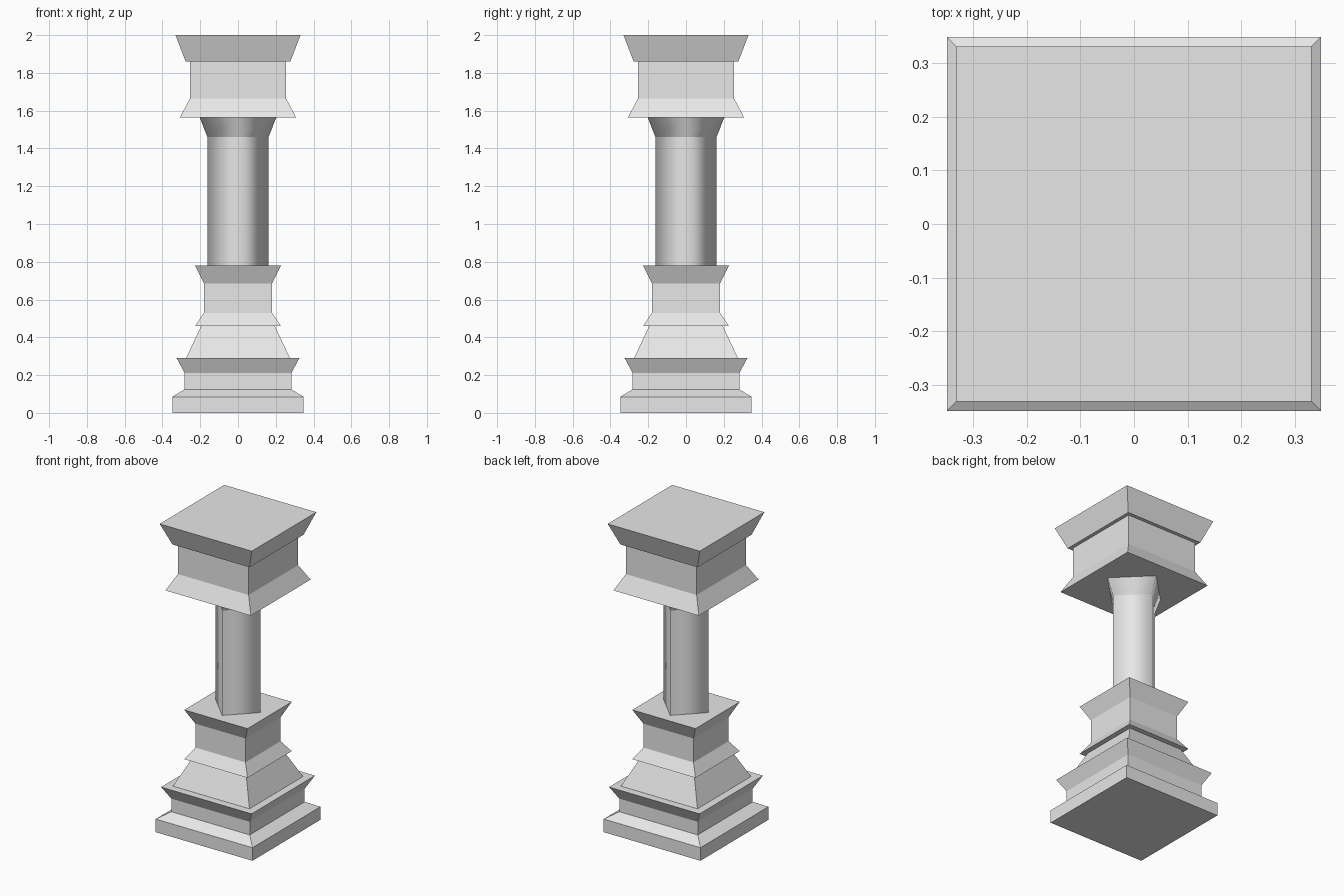
import bpy
import math

cube = bpy.data.objects.get("Cube")
if cube:
    bpy.data.objects.remove(cube, do_unlink=True)

stone = bpy.data.materials.new("pale_grey_stone")
stone.use_nodes = True
GREY = (0.8, 0.8, 0.8, 1.0)
stone.diffuse_color = GREY
stone.node_tree.nodes["Principled BSDF"].inputs["Base Color"].default_value = GREY


def four_sided(name, profile, turn, capped=True, smooth=False):
    """Stack square rings; profile holds (corner radius, height) pairs."""
    verts = [(r * math.cos(turn + k * math.pi / 2), r * math.sin(turn + k * math.pi / 2), z)
             for r, z in profile for k in range(4)]
    faces = [(i * 4 + k, i * 4 + (k + 1) % 4, i * 4 + 4 + (k + 1) % 4, i * 4 + 4 + k)
             for i in range(len(profile) - 1) for k in range(4)]
    if capped:
        top = len(verts) - 4
        faces += [(3, 2, 1, 0), tuple(range(top, top + 4))]
    mesh = bpy.data.meshes.new(name)
    mesh.from_pydata(verts, [], faces)
    mesh.materials.append(stone)
    for poly in mesh.polygons:
        poly.use_smooth = smooth
    obj = bpy.data.objects.new(name, mesh)
    bpy.context.collection.objects.link(obj)
    return obj


def block(name, profile):
    """Square moulding aligned to the axes; profile holds (half width, height)."""
    return four_sided(name, [(w * math.sqrt(2), z) for w, z in profile], math.pi / 4)


# Stepped base
block("base_plinth", [(0.348, 0), (0.348, 0.085), (0.282, 0.125), (0.282, 0.21), (0.325, 0.29)])
block("tapered_block", [(0.275, 0.29), (0.195, 0.46)])
block("pedestal", [(0.227, 0.46), (0.18, 0.53), (0.18, 0.685), (0.227, 0.78)])

# Diamond-section column with softly shaded sides
four_sided("shaft", [(0.162, 0.78), (0.162, 1.46)], 0, False, True)
four_sided("shaft_flare", [(0.162, 1.46), (0.203, 1.565)], 0, False, True)

# Capital
block("capital_block", [(0.307, 1.565), (0.254, 1.665), (0.254, 1.86)])
block("capital_top", [(0.277, 1.86), (0.331, 2.0)])
